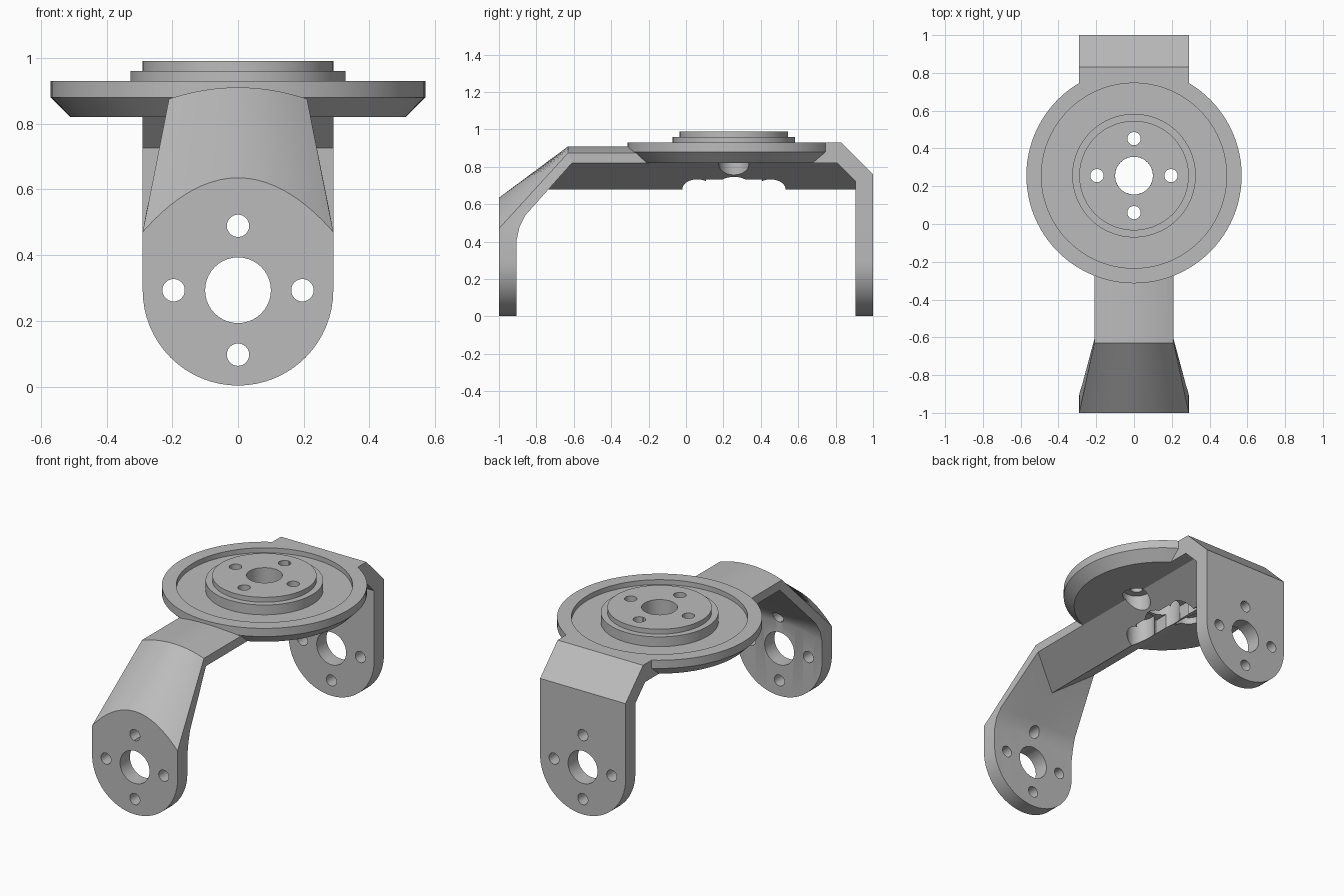
import bpy, bmesh, math
from mathutils import Matrix, Vector

cube = bpy.data.objects.get("Cube")
if cube:
    bpy.data.objects.remove(cube, do_unlink=True)

CY = 0.256        # turntable centre on y
HALF = 0.29       # half width of the end plates
PIVOT_Z = 0.293   # height of the plate hole pattern
BOLT = 0.196      # bolt circle radius

grey = bpy.data.materials.new("satin grey")
grey.use_nodes = True
grey.diffuse_color = (0.5, 0.5, 0.5, 1)
grey.node_tree.nodes["Principled BSDF"].inputs["Base Color"].default_value = (0.5, 0.5, 0.5, 1)


def finish(name, bm):
    bmesh.ops.recalc_face_normals(bm, faces=bm.faces[:])
    mesh = bpy.data.meshes.new(name)
    bm.to_mesh(mesh)
    bm.free()
    mesh.materials.append(grey)
    obj = bpy.data.objects.new(name, mesh)
    bpy.context.collection.objects.link(obj)
    return obj


def loft(name, rings, caps):
    """Skin closed rings of equal length; caps lists index groups for each end."""
    bm = bmesh.new()
    rows = [[bm.verts.new(p) for p in ring] for ring in rings]
    n = len(rows[0])
    for a, b in zip(rows, rows[1:]):
        for i in range(n):
            j = (i + 1) % n
            bm.faces.new((a[i], a[j], b[j], b[i]))
    for row in (rows[0], rows[-1]):
        for group in caps:
            bm.faces.new([row[i] for i in group])
    return finish(name, bm)


def cylinder(r, depth, centre, axis="Z"):
    bm = bmesh.new()
    rot = Matrix.Rotation(math.pi / 2, 4, "X") if axis == "Y" else Matrix()
    bmesh.ops.create_cone(bm, cap_ends=True, segments=40, radius1=r, radius2=r,
                          depth=depth, matrix=Matrix.Translation(centre) @ rot)
    return finish("cutter", bm)


def box(size, centre):
    bm = bmesh.new()
    bmesh.ops.create_cube(bm, size=1, matrix=Matrix.Translation(centre) @ Matrix.Diagonal((*size, 1)))
    return finish("cutter", bm)


def cut(obj, cutters):
    bpy.context.view_layer.objects.active = obj
    for c in cutters:
        c.hide_render = True
        mod = obj.modifiers.new("cut", "BOOLEAN")
        mod.operation = "DIFFERENCE"
        mod.solver = "EXACT"
        mod.object = c
        bpy.ops.object.modifier_apply(modifier=mod.name)
    for c in cutters:
        bpy.data.objects.remove(c, do_unlink=True)


def smooth(obj):
    bpy.ops.object.select_all(action="DESELECT")
    obj.select_set(True)
    bpy.context.view_layer.objects.active = obj
    bpy.ops.object.shade_smooth_by_angle(angle=math.radians(25))


def bolt_points():
    return [(BOLT * math.cos(k * math.pi / 2), BOLT * math.sin(k * math.pi / 2)) for k in range(4)]


def plate_cutters(y):
    holes = [cylinder(0.1, 0.3, (0, y, PIVOT_Z), "Y")]
    return holes + [cylinder(0.034, 0.3, (u, y, PIVOT_Z + v), "Y") for u, v in bolt_points()]


def recess_cutter():
    bm = bmesh.new()
    bmesh.ops.create_cone(bm, cap_ends=True, segments=96, radius1=0.5, radius2=0.5,
                          depth=0.2, matrix=Matrix.Translation((0, CY, 0.99)))
    return finish("cutter", bm)


def turntable_cutters(counterbore_top):
    cutters = []
    for u, v in bolt_points():
        cutters.append(cylinder(0.035, 1, (u, CY + v, 0.8)))
        cutters.append(cylinder(0.08, 0.4, (u, CY + v, counterbore_top - 0.2)))
    return cutters


columns = [math.sin(math.pi * (k / 32 - 0.5)) for k in range(33)]


def round_bottom(t):
    return PIVOT_Z - HALF * math.sqrt(max(0, 1 - t * t))


# front leg: flared arched slope running into a round-ended plate
rings = []
for t in columns:
    x, q, zb = HALF * t, t * t, round_bottom(t)
    rings.append([(0.21 * t, -0.63, 0.91 - 0.035 * q), (x, -1, 0.635 - 0.165 * q),
                  (x, -1, zb), (x, -0.905, zb), (x, -0.905, 0.46 - 0.05 * q),
                  (0.287 * t, -0.89, 0.50 - 0.02 * q), (0.277 * t, -0.86, 0.54),
                  (0.21 * t, -0.61, 0.82)])
front_leg = loft("front_leg", rings, [(0, 1, 4, 5, 6, 7), (1, 2, 3, 4)])
cut(front_leg, plate_cutters(-0.95))

# back leg: chamfered angle bracket with the same round end
rings = []
for t in columns:
    x, zb = HALF * t, round_bottom(t)
    rings.append([(x, 0.67, 0.93), (x, 0.83, 0.93), (x, 1, 0.76), (x, 1, zb),
                  (x, 0.905, zb), (x, 0.905, 0.725), (x, 0.81, 0.82), (x, 0.67, 0.82)])
back_leg = loft("back_leg", rings, [range(8)])
cut(back_leg, plate_cutters(0.95) + [recess_cutter()])

# arm: arched top and V-shaped keel
section = [(0, 0.68), (0.21, 0.82)]
section += [(0.21 * t, 0.91 - 0.035 * t * t) for t in (1 - k / 8 for k in range(17))]
section += [(-0.21, 0.82)]


def arm_end(top, edge, keel):
    return [(x, keel if z < 0.7 else edge if z < 0.83 else top, z) for x, z in section]


arm = loft("arm", [arm_end(-0.63, -0.62, -0.765), arm_end(0.8, 0.907, 0.907)],
           [range(len(section))])
cut(arm, [recess_cutter(), cylinder(0.1, 1, (0, CY, 0.8)),
          box((0.156, 0.3, 0.4), (0, CY, 0.66))] + turntable_cutters(0.86))

# turntable: rim with recess and stepped hub, turned around its centre hole
profile = [(0.1, 0.82), (0.51, 0.82), (0.57, 0.88), (0.57, 0.93), (0.49, 0.93), (0.49, 0.9),
           (0.327, 0.9), (0.327, 0.96), (0.29, 0.96), (0.29, 0.99), (0.1, 0.99)]
rings = []
for k in range(97):
    a = 2 * math.pi * (k % 96) / 96
    rings.append([(r * math.cos(a), CY + r * math.sin(a), z) for r, z in profile])
turntable = loft("turntable", rings, [])
bm = bmesh.new()
bm.from_mesh(turntable.data)
bmesh.ops.remove_doubles(bm, verts=bm.verts[:], dist=1e-5)
bmesh.ops.recalc_face_normals(bm, faces=bm.faces[:])
bm.to_mesh(turntable.data)
bm.free()
cut(turntable, turntable_cutters(0.861))

for part in (front_leg, back_leg, arm, turntable):
    smooth(part)
